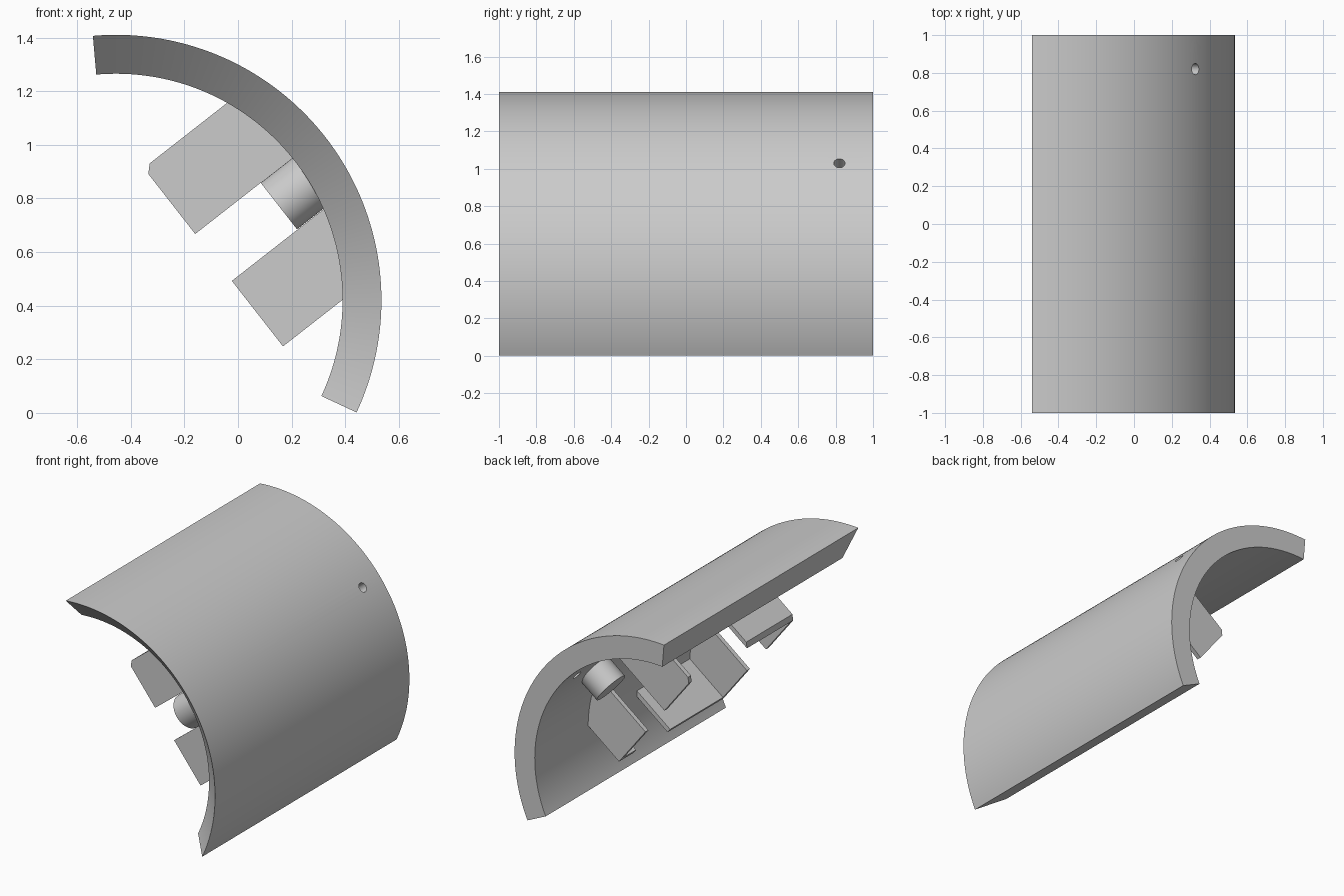
import bpy, bmesh, math
from mathutils import Matrix

cube = bpy.data.objects.get("Cube")
if cube:
    bpy.data.objects.remove(cube)

grey = bpy.data.materials.new("plain grey")
grey.use_nodes = True
grey.diffuse_color = (0.6, 0.6, 0.6, 1)
grey.node_tree.nodes["Principled BSDF"].inputs["Base Color"].default_value = (0.6, 0.6, 0.6, 1)

# Everything is built around the shell axis: u points to the bracket side, v across it
TILT = math.radians(38)
FRAME = Matrix.Translation((-0.455, 0, 0.42)) @ Matrix.Rotation(-TILT, 4, 'Y')
OUTER, INNER = 0.99, 0.845


def finish(name, bm):
    bmesh.ops.recalc_face_normals(bm, faces=bm.faces)
    mesh = bpy.data.meshes.new(name)
    bm.to_mesh(mesh)
    bm.free()
    obj = bpy.data.objects.new(name, mesh)
    bpy.context.collection.objects.link(obj)
    mesh.materials.append(grey)
    mesh.transform(FRAME)
    return obj


def smooth(obj):
    bpy.ops.object.select_all(action='DESELECT')
    obj.select_set(True)
    bpy.context.view_layer.objects.active = obj
    bpy.ops.object.shade_smooth_by_angle(angle=math.radians(30))


def prism(name, outline, y0, y1):
    """Extrude a (u, v) outline from y0 to y1."""
    bm = bmesh.new()
    face = bm.faces.new([bm.verts.new((u, y0, v)) for u, v in outline])
    ext = bmesh.ops.extrude_face_region(bm, geom=[face])
    moved = [g for g in ext["geom"] if isinstance(g, bmesh.types.BMVert)]
    bmesh.ops.translate(bm, verts=moved, vec=(0, y1 - y0, 0))
    return finish(name, bm)


def cylinder(name, radius, u0, u1, v, y):
    bm = bmesh.new()
    place = Matrix.Translation(((u0 + u1) / 2, y, v)) @ Matrix.Rotation(math.pi / 2, 4, 'Y')
    bmesh.ops.create_cone(bm, cap_ends=True, segments=48, radius1=radius,
                          radius2=radius, depth=u1 - u0, matrix=place)
    return finish(name, bm)


def reach(v):
    """u at which a part is buried inside the shell wall."""
    return math.sqrt(0.9 ** 2 - v ** 2)


# Curved shell: section swept through 120 degrees, mitred at the front end
bm = bmesh.new()
start = math.radians(-25) - TILT
section = [(OUTER, -1), (INNER, -0.855), (INNER, 1), (OUTER, 1)]
ring = [bm.verts.new((r * math.cos(start), y, r * math.sin(start))) for r, y in section]
cap = bm.faces.new(ring)
bmesh.ops.spin(bm, geom=[cap], cent=(0, 0, 0), axis=(0, -1, 0),
               angle=math.radians(120), steps=80, use_duplicate=False)
bmesh.ops.remove_doubles(bm, verts=bm.verts, dist=1e-5)
shell = finish("curved_shell", bm)

# Small through hole near the back end
cutter = cylinder("hole_cutter", 0.03, 0.7, 1.1, 0, 0.82)
cutter.hide_render = True
cut = shell.modifiers.new("hole", 'BOOLEAN')
cut.object = cutter
cut.solver = 'EXACT'
bpy.context.view_layer.objects.active = shell
bpy.ops.object.modifier_apply(modifier=cut.name)
bpy.data.objects.remove(cutter)
smooth(shell)

# Bracket plates: an upper and a lower one at each end
TIP, THICK, CH = 0.385, 0.03, 0.028
upper_lo, upper_hi = 0.013, 0.325
lower_lo, lower_hi = -0.519, -0.209
upper = [(TIP, upper_lo), (reach(upper_lo), upper_lo), (reach(upper_hi), upper_hi),
         (TIP + CH, upper_hi), (TIP, upper_hi - CH)]
lower = [(TIP, lower_lo), (reach(lower_lo), lower_lo), (reach(lower_hi), lower_hi),
         (TIP, lower_hi)]
for end, y in (("front", -0.625), ("back", 0.42)):
    prism("upper_plate_" + end, upper, y, y + THICK)
    prism("lower_plate_" + end, lower, y, y + THICK)

# Side walls folded back from the plates
prism("upper_wall_front", [(TIP, upper_hi - CH), (reach(upper_hi), upper_hi - CH),
                           (reach(upper_hi), upper_hi), (TIP + CH, upper_hi)], -0.62, -0.15)
low_wall = [(TIP, lower_lo), (reach(lower_lo), lower_lo),
            (reach(lower_lo), lower_lo + THICK), (TIP, lower_lo + THICK)]
prism("lower_wall_front", low_wall, -0.62, -0.05)
prism("lower_wall_back", low_wall, 0.3, 0.44)

# Round pegs beside the plates
for end, y in (("front", -0.735), ("back", 0.555)):
    smooth(cylinder("peg_" + end, 0.11, 0.695, 0.89, -0.097, y))
